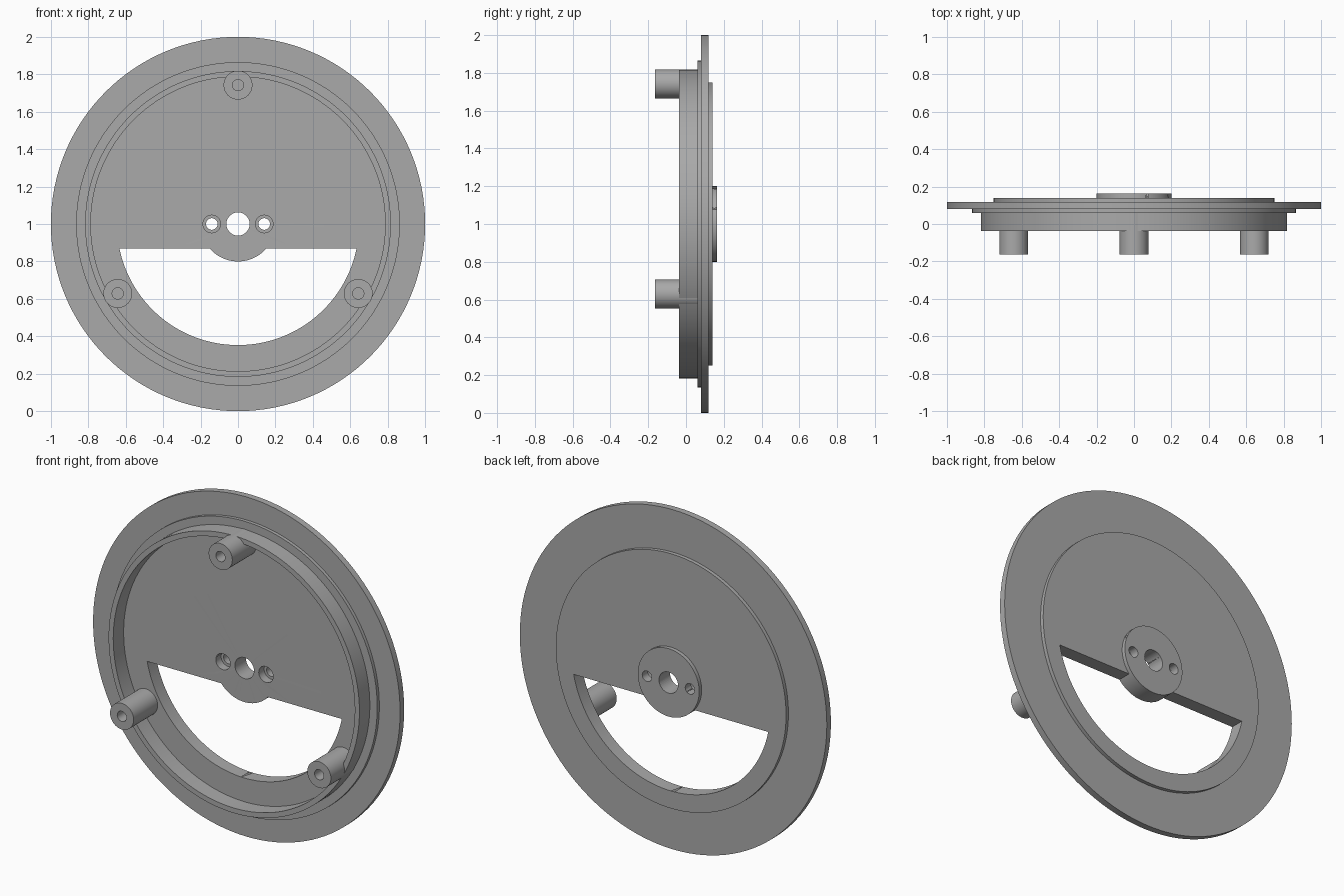
import bpy, bmesh
from math import sin, cos, pi, radians, asin

cube = bpy.data.objects.get("Cube")
if cube:
    bpy.data.objects.remove(cube, do_unlink=True)

CENTRE_Z = 1.0
grey = bpy.data.materials.new("plain grey")
grey.use_nodes = True
grey.diffuse_color = (0.4, 0.4, 0.4, 1)
grey.node_tree.nodes["Principled BSDF"].inputs["Base Color"].default_value = (0.4, 0.4, 0.4, 1)


def finish(name, bm):
    bmesh.ops.remove_doubles(bm, verts=bm.verts, dist=1e-5)
    bmesh.ops.recalc_face_normals(bm, faces=bm.faces)
    mesh = bpy.data.meshes.new(name)
    bm.to_mesh(mesh)
    bm.free()
    mesh.materials.append(grey)
    obj = bpy.data.objects.new(name, mesh)
    bpy.context.collection.objects.link(obj)
    return obj


def lathe(name, profile, x=0, z=CENTRE_Z, segments=128):
    """Turn a (radius, y) profile around an axis along y."""
    bm = bmesh.new()
    verts = [bm.verts.new((x + r, y, z)) for r, y in profile]
    edges = [bm.edges.new(pair) for pair in zip(verts, verts[1:])]
    bmesh.ops.spin(bm, geom=verts + edges, cent=(x, 0, z), axis=(0, 1, 0),
                   angle=2 * pi, steps=segments, use_merge=False)
    return finish(name, bm)


def rod(name, radius, y0, y1, x=0, segments=48):
    return lathe(name, [(0, y0), (radius, y0), (radius, y1), (0, y1)], x, segments=segments)


def half_disc(name, radius, chord, y0, y1, steps=80):
    """Disc segment lying below a horizontal chord, extruded along y."""
    bm = bmesh.new()
    start = pi + asin(chord / radius)
    sweep = pi - 2 * asin(chord / radius)
    angles = [start + sweep * i / steps for i in range(steps + 1)]
    face = bm.faces.new([bm.verts.new((radius * cos(a), y0, CENTRE_Z + radius * sin(a)))
                         for a in angles])
    extruded = bmesh.ops.extrude_face_region(bm, geom=[face])["geom"]
    bmesh.ops.translate(bm, vec=(0, y1 - y0, 0),
                        verts=[v for v in extruded if isinstance(v, bmesh.types.BMVert)])
    return finish(name, bm)


def combine(target, other, operation):
    other.hide_render = True
    mod = target.modifiers.new("bool", "BOOLEAN")
    mod.operation, mod.solver, mod.object = operation, "EXACT", other
    bpy.context.view_layer.objects.active = target
    bpy.ops.object.modifier_apply(modifier=mod.name)
    bpy.data.objects.remove(other, do_unlink=True)


def smooth(obj):
    bpy.ops.object.select_all(action="DESELECT")
    obj.select_set(True)
    bpy.context.view_layer.objects.active = obj
    bpy.ops.object.shade_smooth_by_angle(angle=radians(30))


# Stepped cover: recessed floor, front rim, step, flange and raised back
FLOOR, BACK, HUB_BACK = 0.06, 0.14, 0.163
cover = lathe("cover_plate", [
    (0, FLOOR), (0.787, FLOOR), (0.787, -0.037), (0.817, -0.037), (0.817, 0.06),
    (0.865, 0.06), (0.865, 0.08), (1, 0.08), (1, 0.118), (0.75, 0.118),
    (0.75, BACK), (0, BACK)])

# Window below the chord, with the hub bridging its middle
combine(cover, half_disc("window_cutter", 0.647, 0.13, -0.2, 0.3), "DIFFERENCE")
combine(cover, rod("hub", 0.2, FLOOR, HUB_BACK, segments=96), "UNION")

# Shaft hole and two counterbored screw holes
combine(cover, rod("shaft_cutter", 0.062, -0.2, 0.3), "DIFFERENCE")
for side in (-1, 1):
    combine(cover, rod("screw_cutter", 0.031, -0.2, 0.3, 0.14 * side), "DIFFERENCE")
    combine(cover, rod("counterbore_cutter", 0.047, -0.2, FLOOR + 0.05, 0.14 * side), "DIFFERENCE")
smooth(cover)

# Three mounting posts with blind screw holes
for name, angle in (("top_post", 90), ("right_post", 210), ("left_post", 330)):
    a = radians(angle)
    post = lathe(name, [(0, -0.04), (0.03, -0.04), (0.03, -0.163), (0.077, -0.163),
                        (0.077, FLOOR + 0.005), (0, FLOOR + 0.005)],
                 0.742 * cos(a), CENTRE_Z + 0.742 * sin(a), segments=48)
    smooth(post)
